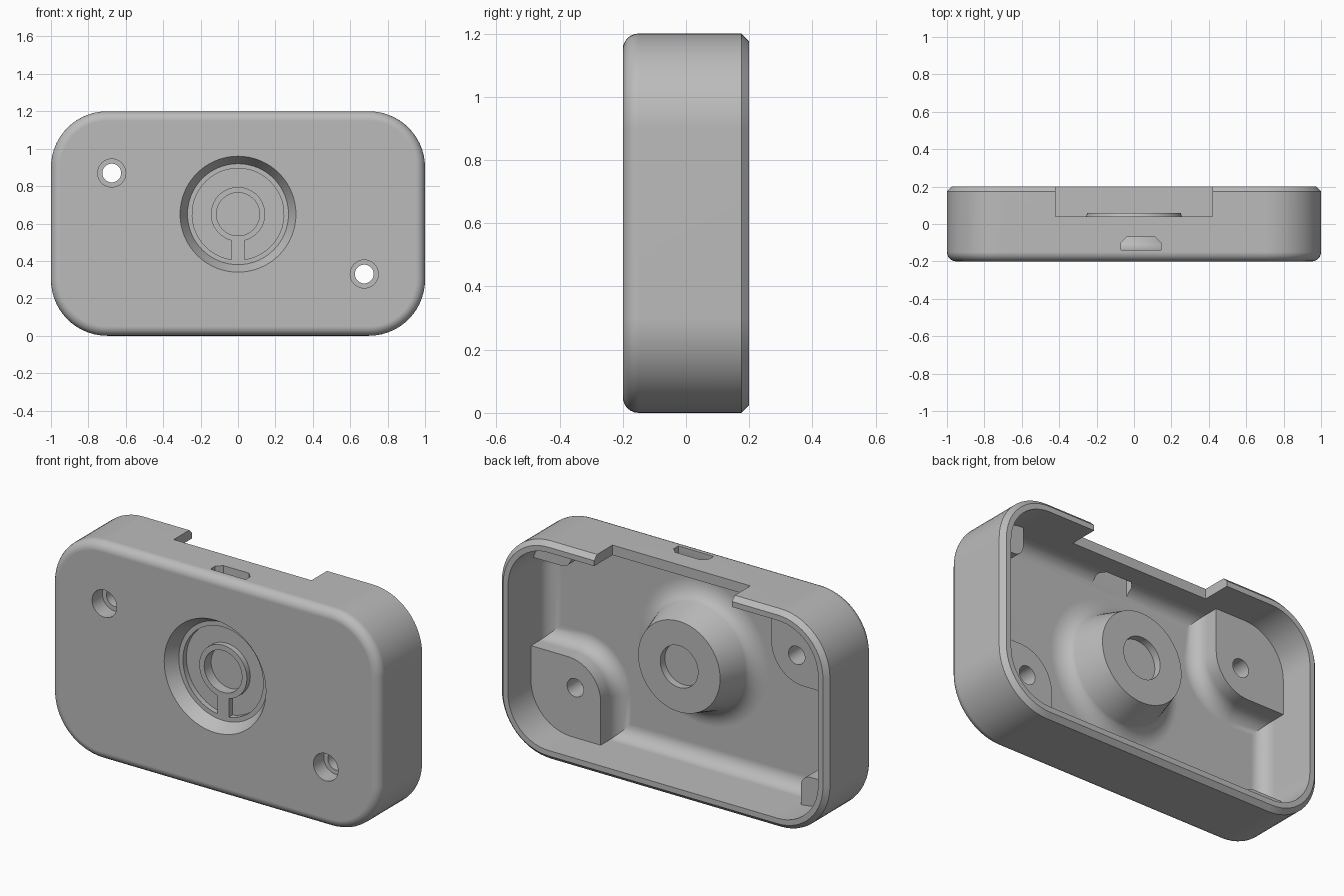
import bpy, bmesh, math

cube = bpy.data.objects.get("Cube")
if cube:
    bpy.data.objects.remove(cube)

grey = bpy.data.materials.new("plain_grey")
grey.use_nodes = True
GREY = (0.5, 0.5, 0.5, 1)
grey.diffuse_color = GREY
grey.node_tree.nodes["Principled BSDF"].inputs["Base Color"].default_value = GREY


def rounded_rect(x0, x1, z0, z1, r, seg=14):
    """Outline in the XZ plane."""
    corners = [(x1 - r, z1 - r), (x0 + r, z1 - r), (x0 + r, z0 + r), (x1 - r, z0 + r)]
    return [(cx + r * math.cos((q + i / seg) * math.pi / 2),
             cz + r * math.sin((q + i / seg) * math.pi / 2))
            for q, (cx, cz) in enumerate(corners) for i in range(seg + 1)]


def circle(x, z, r, n=64):
    return [(x + r * math.cos(2 * math.pi * i / n), z + r * math.sin(2 * math.pi * i / n))
            for i in range(n)]


def body_outline(inset):
    return rounded_rect(-1 + inset, 1 - inset, inset, 1.2 - inset, 0.3 - inset)


def fillet(s0, y0, ds, dy, n=6):
    """Quarter arc of (size, y) steps leaving along y and arriving along size."""
    return [(s0 + ds * (1 - math.cos(i / n * math.pi / 2)),
             y0 + dy * math.sin(i / n * math.pi / 2)) for i in range(n + 1)]


def loft(name, rings, axis="y"):
    """Closed solid through rings given as (outline, depth)."""
    bm = bmesh.new()
    loops = []
    for outline, d in rings:
        loops.append([bm.verts.new((a, d, b) if axis == "y" else (a, b, d)) for a, b in outline])
    n = len(loops[0])
    for lo, hi in zip(loops, loops[1:]):
        for i in range(n):
            bm.faces.new((lo[i], lo[(i + 1) % n], hi[(i + 1) % n], hi[i]))
    bm.faces.new(loops[0])
    bm.faces.new(loops[-1])
    bmesh.ops.recalc_face_normals(bm, faces=bm.faces)
    mesh = bpy.data.meshes.new(name)
    bm.to_mesh(mesh)
    bm.free()
    mesh.materials.append(grey)
    obj = bpy.data.objects.new(name, mesh)
    bpy.context.collection.objects.link(obj)
    return obj


def combine(target, tool, operation, keep=False):
    mod = target.modifiers.new(operation.lower(), "BOOLEAN")
    mod.operation, mod.solver, mod.object = operation, "EXACT", tool
    bpy.context.view_layer.objects.active = target
    bpy.ops.object.modifier_apply(modifier=mod.name)
    if not keep:
        bpy.data.objects.remove(tool)


# Hollow shell: rounded front edge, chamfered rim, filleted floor
WALL, FLOOR = 0.055, -0.15
steps = fillet(0, -0.15, 0.05, -0.05)[::-1]
steps += [(0, 0.175), (0.025, 0.2), (WALL, 0.2)]
steps += fillet(WALL, FLOOR + 0.08, 0.08, -0.08)
shell = loft("case_shell", [(body_outline(s), y) for s, y in steps])

# Corner bosses, clipped to the inside of the walls
core = loft("boss_limit", [(body_outline(0.03), y) for y in (-0.17, 0.1)])
flare = [(0.08, -0.18)] + [(0.08 - s, y) for s, y in
                           [(0.08 * math.sin(t * math.pi / 12),
                             FLOOR + 0.08 * (1 - math.cos(t * math.pi / 12))) for t in range(7)]]


def corner_boss(name, side, top, x, height, radius, rings):
    outlines = []
    for grow, y in rings:
        pts = rounded_rect(x - grow, 1.6, -0.4, height + grow, radius + grow)
        outlines.append(([(side * a, 1.2 - b if top else b) for a, b in pts], y))
    boss = loft(name, outlines)
    combine(boss, core, "INTERSECT", keep=True)
    combine(shell, boss, "UNION")


screw_rings = flare + [(0, 0.0)]
post_rings = [(0, -0.18), (0, 0.0)]
for side, top in ((1, False), (-1, True)):
    corner_boss("screw_boss", side, top, 0.52, 0.49, 0.2, screw_rings)
    corner_boss("corner_post", -side, top, 0.7, 0.22, 0.06, post_rings)
bpy.data.objects.remove(core)

# Central boss with a flared base
CZ = 0.65
hub_steps = [(0.4, -0.18), (0.4, FLOOR)]
hub_steps += [(0.4 - 0.11 * math.sin(t * math.pi / 15), FLOOR + 0.08 * (1 - math.cos(t * math.pi / 15)))
              for t in range(1, 7)]
hub_steps += [(0.25, 0.06)]
combine(shell, loft("hub", [(circle(0, CZ, r), y) for r, y in hub_steps]), "UNION")


def cut(rings, axis="y"):
    combine(shell, loft("cutter", rings, axis), "DIFFERENCE")


def bore(x, z, *stations):
    cut([(circle(x, z, r), y) for r, y in stations])


# Dished recess in the front, C-shaped groove and centre pockets
DISH = -0.13
bore(0, CZ, (0.315, -0.21), (0.31, -0.2), (0.27, DISH))


def groove_arc(r, flip):
    gap = math.asin(0.035 / r)
    a0, a1 = gap - math.pi / 2, 1.5 * math.pi - gap
    pts = [(r * math.cos(a0 + (a1 - a0) * i / 48), CZ + r * math.sin(a0 + (a1 - a0) * i / 48))
           for i in range(49)]
    return pts[::-1] if flip else pts


groove = groove_arc(0.245, False) + groove_arc(0.145, True)
cut([(groove, DISH - 0.02), (groove, DISH + 0.03)])
bore(0, CZ, (0.115, DISH - 0.02), (0.115, DISH + 0.06))
bore(0, CZ, (0.115, 0.02), (0.115, 0.1))

# Counterbored screw holes
for x, z in ((-0.675, 0.87), (0.675, 0.33)):
    bore(x, z, (0.075, -0.25), (0.075, -0.11))
    bore(x, z, (0.05, -0.15), (0.05, 0.1))

# Notch in the top rim and slot in the top wall
notch = [(-0.42, 0.04), (0.42, 0.04), (0.42, 0.3), (-0.42, 0.3)]
cut([(notch, 1.09), (notch, 1.3)], "z")
slot = [(-0.07, -0.14), (0.145, -0.14), (0.145, -0.1), (0.115, -0.07), (-0.04, -0.07), (-0.07, -0.1)]
cut([(slot, 1.05), (slot, 1.3)], "z")

# Smooth shading with crisp edges
bpy.ops.object.select_all(action="DESELECT")
shell.select_set(True)
bpy.context.view_layer.objects.active = shell
bpy.ops.object.shade_smooth_by_angle(angle=math.radians(30))
normals = shell.modifiers.new("weighted_normals", "WEIGHTED_NORMAL")
normals.keep_sharp = True
